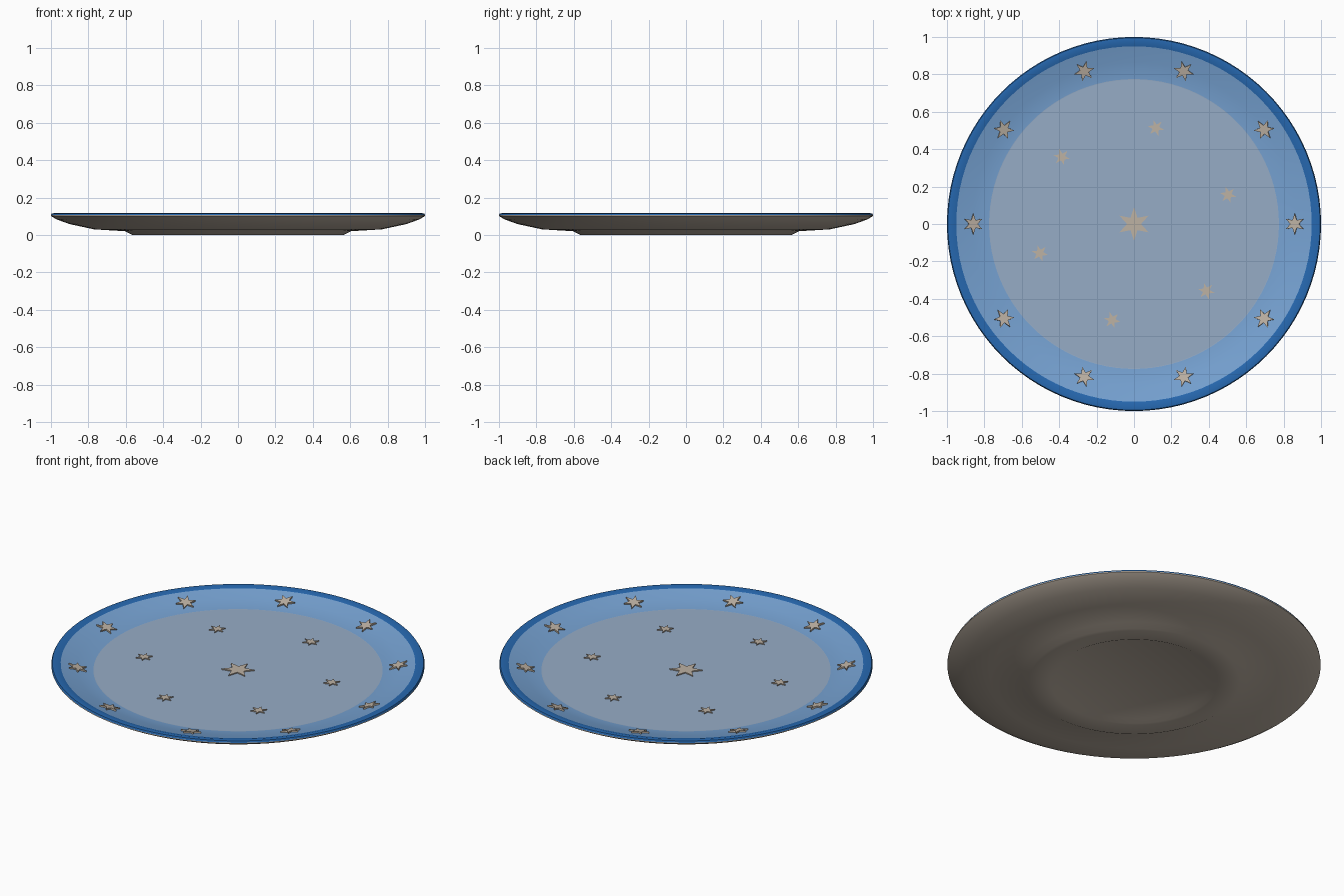
import bpy, bmesh
from math import radians, sin, cos, pi, atan2
from mathutils import Matrix, Vector

cube = bpy.data.objects.get("Cube")
if cube:
    bpy.data.objects.remove(cube, do_unlink=True)


def material(name, rgb):
    """Flat material from 0-255 display values."""
    linear = [((c / 255 + 0.055) / 1.055) ** 2.4 for c in rgb] + [1]
    mat = bpy.data.materials.new(name)
    mat.use_nodes = True
    mat.diffuse_color = linear
    mat.node_tree.nodes["Principled BSDF"].inputs["Base Color"].default_value = linear
    return mat


cream = material("cream", (190, 178, 164))
floor_blue = material("pale grey blue", (150, 172, 198))
wall_blue = material("light blue", (118, 162, 210))
rim_blue = material("deep blue", (38, 104, 176))


def finish(bm, name, mats):
    mesh = bpy.data.meshes.new(name)
    bm.to_mesh(mesh)
    bm.free()
    for mat in mats:
        mesh.materials.append(mat)
    obj = bpy.data.objects.new(name, mesh)
    bpy.context.collection.objects.link(obj)
    return obj


# Plate: one closed profile turned about the z axis
FLOOR_R, FLOOR_Z = 0.775, 0.069
WALL_R, WALL_Z = 0.95, 0.110
profile = [
    (0, 0.014), (0.42, 0.014), (0.45, 0), (0.565, 0), (0.605, 0.02),   # foot
    (0.77, 0.03), (0.90, 0.058), (0.97, 0.083), (1.0, 0.101),          # underside
    (1.0, 0.106), (0.995, 0.115), (0.975, 0.117), (WALL_R, WALL_Z),    # rim
    (0.865, 0.088), (FLOOR_R, FLOOR_Z), (0.77, FLOOR_Z), (0, FLOOR_Z),  # inside
]
bm = bmesh.new()
points = [bm.verts.new((r, 0, z)) for r, z in profile]
edges = [bm.edges.new(pair) for pair in zip(points, points[1:])]
bmesh.ops.spin(bm, geom=points + edges, cent=(0, 0, 0), axis=(0, 0, 1),
               angle=2 * pi, steps=96, use_duplicate=False)
bmesh.ops.remove_doubles(bm, verts=bm.verts, dist=1e-5)
bmesh.ops.recalc_face_normals(bm, faces=bm.faces)

# Painted zones by radius on the upper side
for f in bm.faces:
    c = f.calc_center_median()
    r = c.xy.length
    if r > WALL_R and c.z > 0.106:
        f.material_index = 3
    elif f.normal.z > 0.5:
        f.material_index = 2 if r > FLOOR_R - 0.001 else 1
plate = finish(bm, "plate", [cream, floor_blue, wall_blue, rim_blue])
bpy.ops.object.select_all(action='DESELECT')
plate.select_set(True)
bpy.context.view_layer.objects.active = plate
bpy.ops.object.shade_smooth_by_angle(angle=radians(35))


def star(name, size, ring, angle, z, tilt=0, height=0.008):
    """Six-pointed raised star at a polar position, tilted towards the centre."""
    bm = bmesh.new()
    corners = []
    for i in range(12):
        r = size if i % 2 == 0 else size * 0.42
        a = pi / 2 + i * pi / 6
        corners.append(bm.verts.new((r * cos(a), r * sin(a), -0.002)))
    base = bm.faces.new(corners)
    top = bmesh.ops.extrude_face_region(bm, geom=[base])["geom"]
    bmesh.ops.translate(bm, vec=Vector((0, 0, height)),
                        verts=[v for v in top if isinstance(v, bmesh.types.BMVert)])
    bmesh.ops.recalc_face_normals(bm, faces=bm.faces)
    obj = finish(bm, name, [cream])
    obj.matrix_world = (Matrix.Rotation(angle, 4, 'Z')
                        @ Matrix.Translation((ring, 0, z))
                        @ Matrix.Rotation(-tilt, 4, 'Y'))
    return obj


# Stars: one in the middle, six on the floor, ten on the sloping wall
star("centre_star", 0.09, 0, 0, FLOOR_Z)
for i in range(6):
    star(f"floor_star_{i + 1}", 0.045, 0.527, 0.3 + i * pi / 3, FLOOR_Z)
slope = atan2(WALL_Z - FLOOR_Z, WALL_R - FLOOR_R)
for i in range(10):
    star(f"wall_star_{i + 1}", 0.056, 0.86, i * pi / 5, 0.088, slope, 0.01)
